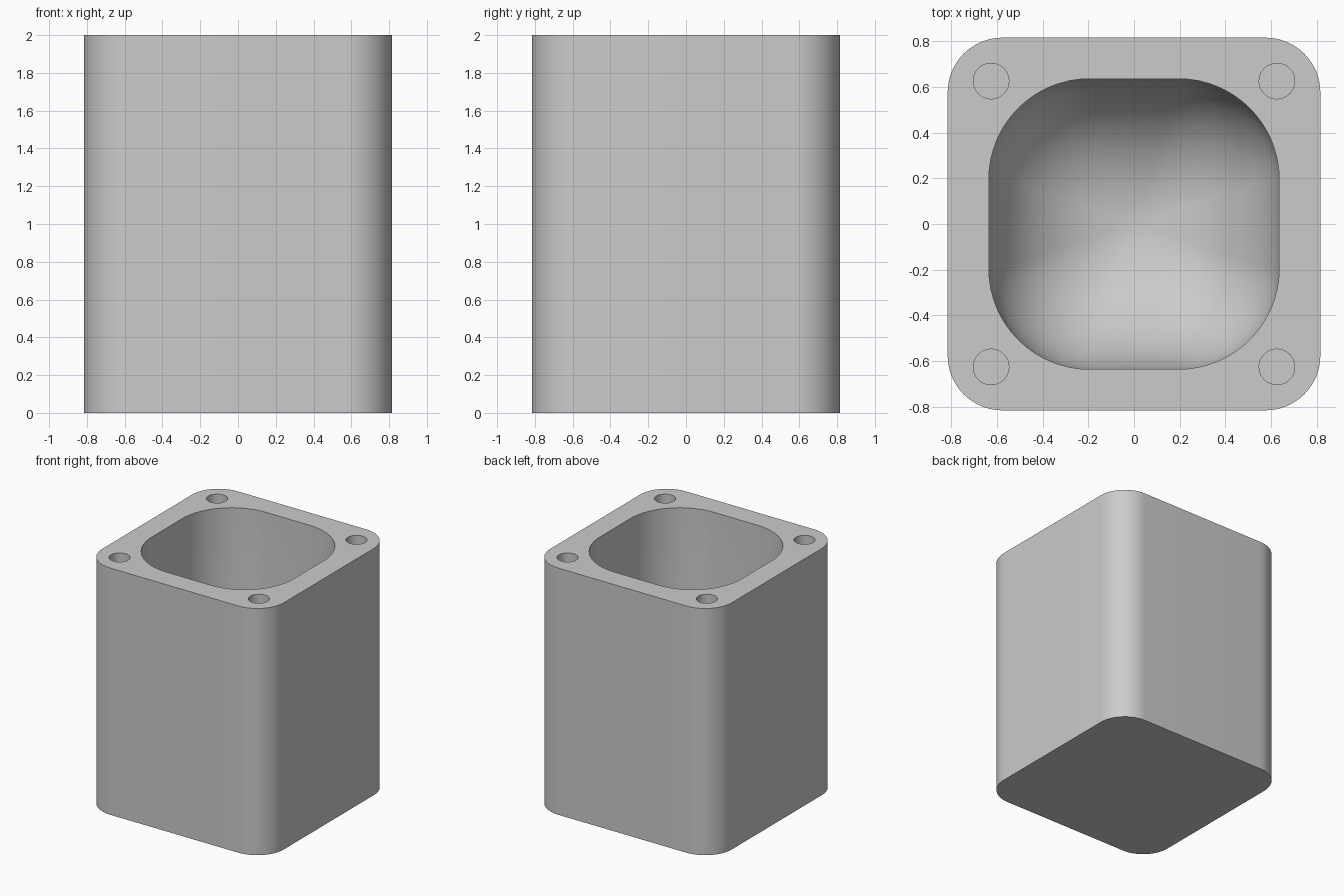
import bpy, bmesh, math

if "Cube" in bpy.data.objects:
    bpy.data.objects.remove(bpy.data.objects["Cube"])

grey = bpy.data.materials.new("plain grey")
grey.diffuse_color = (0.6, 0.6, 0.6, 1)
grey.use_nodes = True
grey.node_tree.nodes["Principled BSDF"].inputs["Base Color"].default_value = grey.diffuse_color


def rounded_square(half, radius, steps=16):
    """Outline of a square with rounded corners, counter-clockwise."""
    pts = []
    for k, (sx, sy) in enumerate([(1, 1), (-1, 1), (-1, -1), (1, -1)]):
        for i in range(steps + 1):
            a = math.pi / 2 * (k + i / steps)
            pts.append((sx * (half - radius) + radius * math.cos(a),
                        sy * (half - radius) + radius * math.sin(a)))
    return pts


def loft(name, outline, sections):
    """Skin scaled copies of an outline; sections are (z, scale) upwards."""
    bm = bmesh.new()
    rings = [[bm.verts.new((x * s, y * s, z)) for x, y in outline]
             for z, s in sections]
    n = len(outline)
    for low, high in zip(rings, rings[1:]):
        for i in range(n):
            j = (i + 1) % n
            bm.faces.new((low[i], low[j], high[j], high[i]))
    bm.faces.new(rings[0][::-1])
    bm.faces.new(rings[-1])
    mesh = bpy.data.meshes.new(name)
    bm.to_mesh(mesh)
    bm.free()
    mesh.materials.append(grey)
    obj = bpy.data.objects.new(name, mesh)
    bpy.context.collection.objects.link(obj)
    return obj


def cut(target, cutter):
    mod = target.modifiers.new(cutter.name, 'BOOLEAN')
    mod.operation = 'DIFFERENCE'
    mod.solver = 'EXACT'
    mod.object = cutter
    bpy.context.view_layer.objects.active = target
    bpy.ops.object.modifier_apply(modifier=mod.name)
    bpy.data.objects.remove(cutter)


# Block with rounded upright edges
body = loft("housing", rounded_square(0.815, 0.24), [(0, 1), (2, 1)])

# Deep pocket with a bowl-shaped floor
floor, bowl = 0.18, 0.635
sections = [(floor + bowl * (1 - math.cos(a)), math.sin(a))
            for a in (math.pi / 2 * i / 20 for i in range(1, 21))]
sections[0] = (floor, sections[0][1])
cut(body, loft("pocket_cutter", rounded_square(0.635, 0.44),
               sections + [(2.1, 1)]))

# Blind screw holes in the four corners of the rim
circle = [(0.078 * math.cos(math.tau * i / 32), 0.078 * math.sin(math.tau * i / 32))
          for i in range(32)]
for sx in (-1, 1):
    for sy in (-1, 1):
        hole = loft("hole_cutter", [(x + sx * 0.625, y + sy * 0.625)
                                    for x, y in circle], [(1.5, 1), (2.1, 1)])
        cut(body, hole)

bpy.ops.object.select_all(action='DESELECT')
body.select_set(True)
bpy.context.view_layer.objects.active = body
bpy.ops.object.shade_smooth_by_angle(angle=math.radians(35))
